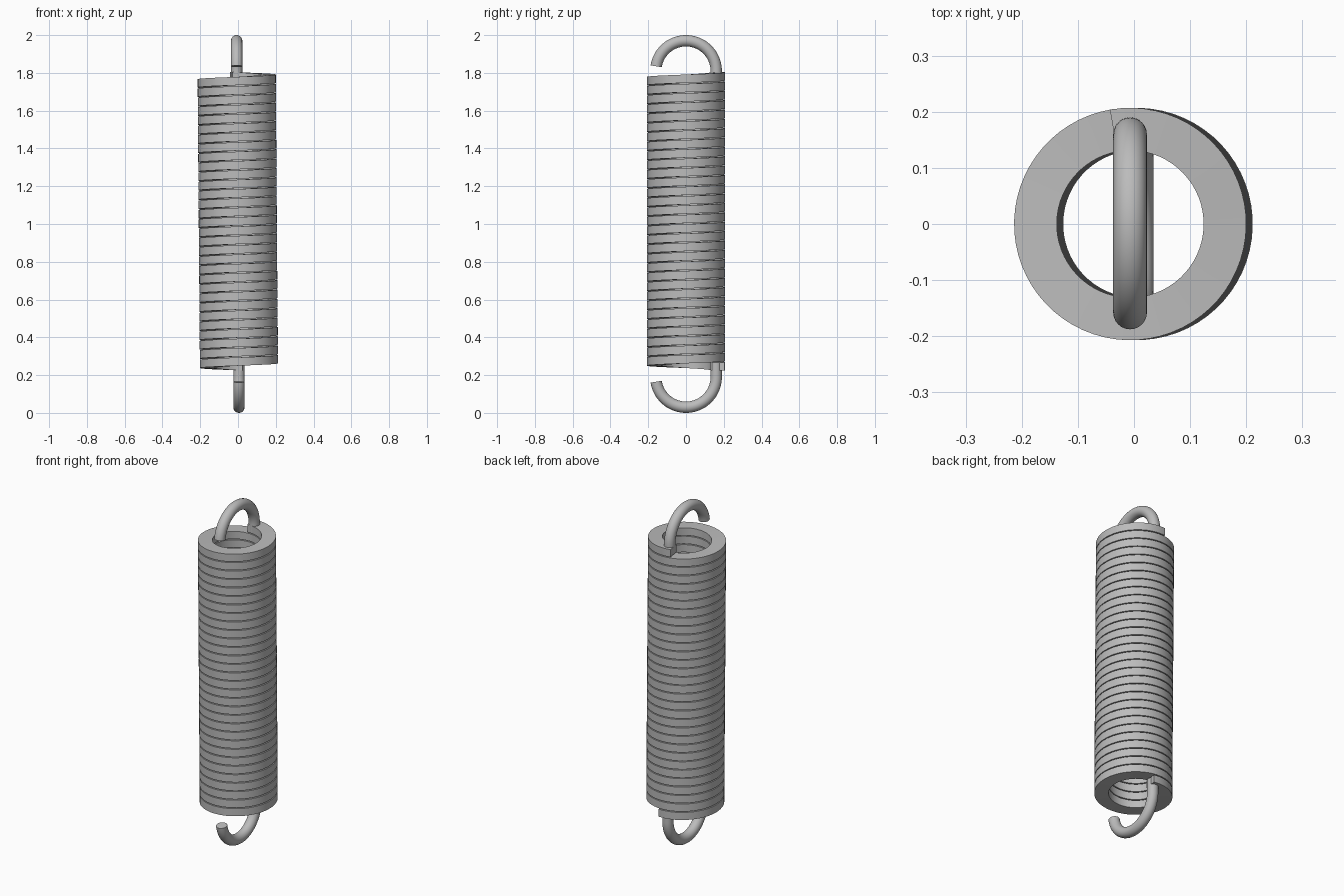
import bpy, bmesh, math

if "Cube" in bpy.data.objects:
    bpy.data.objects.remove(bpy.data.objects["Cube"])

steel = bpy.data.materials.new("steel grey")
steel.diffuse_color = (0.5, 0.5, 0.5, 1)
steel.use_nodes = True
steel.node_tree.nodes["Principled BSDF"].inputs["Base Color"].default_value = steel.diffuse_color

Z0, Z1 = 0.224, 1.805          # underside of the first turn, top of the last
WIRE_H, R_IN, R_OUT = 0.044, 0.131, 0.207
A0, A1 = math.radians(82), math.radians(100 + 31 * 360)
X_LOW, X_HIGH = 0.005, -0.007  # the spring leans slightly sideways


def sweep(name, rings):
    """Skin a list of equal cross-sections and cap both ends."""
    bm = bmesh.new()
    loops = [[bm.verts.new(p) for p in ring] for ring in rings]
    n = len(loops[0])
    for a, b in zip(loops, loops[1:]):
        for i in range(n):
            j = (i + 1) % n
            bm.faces.new((a[i], a[j], b[j], b[i]))
    bm.faces.new(loops[0][::-1])
    bm.faces.new(loops[-1])
    bmesh.ops.recalc_face_normals(bm, faces=bm.faces)
    mesh = bpy.data.meshes.new(name)
    bm.to_mesh(mesh)
    bm.free()
    ob = bpy.data.objects.new(name, mesh)
    bpy.context.collection.objects.link(ob)
    mesh.materials.append(steel)
    bpy.ops.object.select_all(action='DESELECT')
    ob.select_set(True)
    bpy.context.view_layer.objects.active = ob
    bpy.ops.object.shade_smooth_by_angle(angle=math.radians(35))
    return ob


# Coil of rectangular wire, rising counter-clockwise
steps = 31 * 64
coil = []
for k in range(steps + 1):
    t = k / steps
    a = A0 + (A1 - A0) * t
    z = Z0 + (Z1 - WIRE_H - Z0) * t
    x = X_LOW + (X_HIGH - X_LOW) * t
    coil.append([(x + r * math.cos(a), r * math.sin(a), z + h)
                 for r, h in ((R_IN, 0), (R_OUT, 0), (R_OUT, WIRE_H), (R_IN, WIRE_H))])
sweep("coil", coil)


def hook(name, x, zc, up, leg):
    """Round-wire hook: a leg at the back, then an arc towards the front."""
    R, r, sides = 0.16, 0.03, 24
    path = [(R, -leg, 0.0)]
    for k in range(41):
        a = math.radians(171) * k / 40
        path.append((R * math.cos(a), R * math.sin(a), a))
    rings = []
    for y, z, a in path:
        ring = []
        for i in range(sides):
            b = 2 * math.pi * i / sides
            d = r * math.cos(b)
            ring.append((x + r * math.sin(b), y + d * math.cos(a),
                         zc + up * (z + d * math.sin(a))))
        rings.append(ring)
    sweep(name, rings)


hook("upper_hook", X_HIGH, 1.81, 1, 0.04)
hook("lower_hook", X_LOW, 0.19, -1, 0.075)
